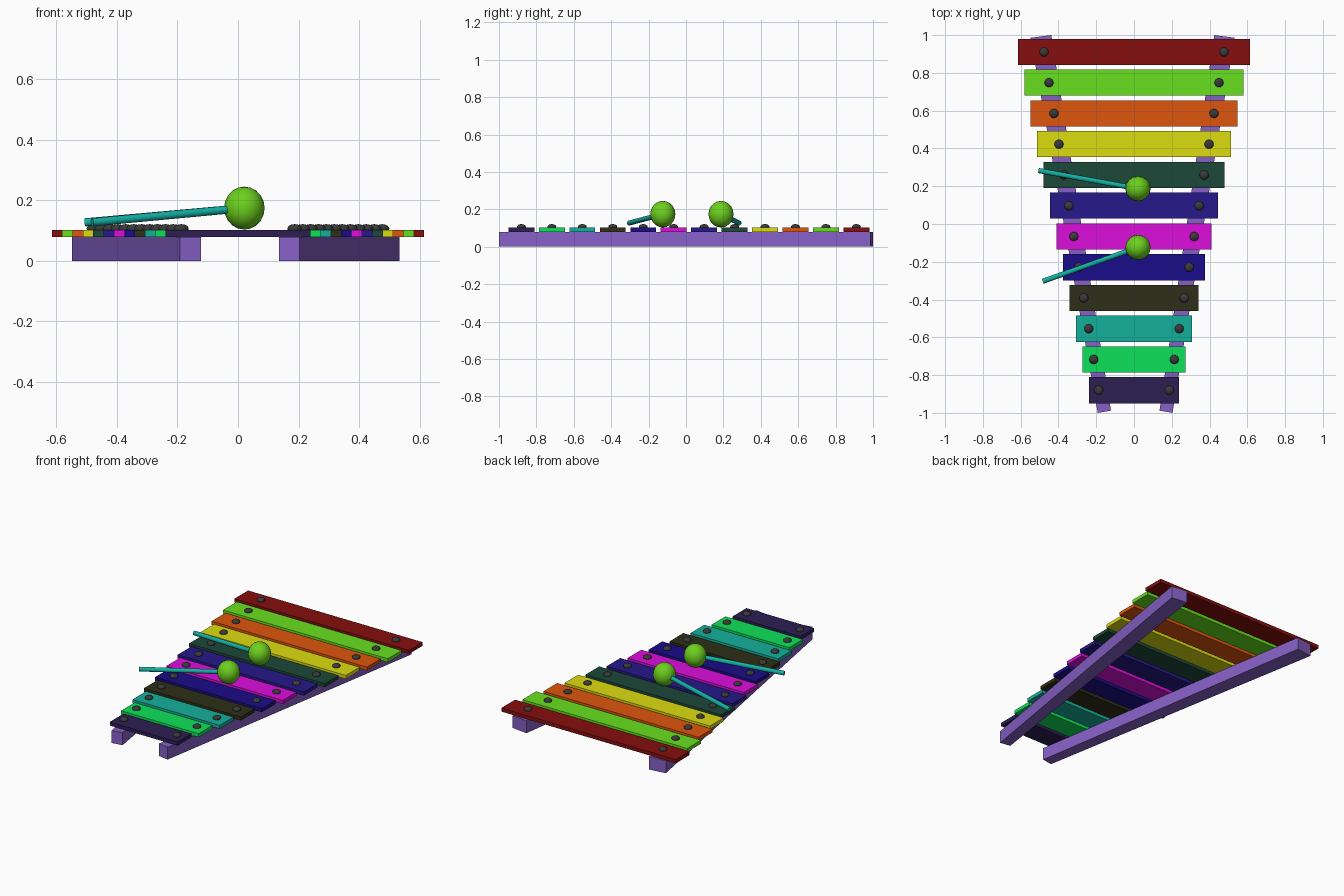
import bpy, bmesh
from mathutils import Vector

if "Cube" in bpy.data.objects:
    bpy.data.objects.remove(bpy.data.objects["Cube"])


def material(name, rgb):
    lin = [((c / 255 + 0.055) / 1.055) ** 2.4 if c > 10 else c / 255 / 12.92 for c in rgb]
    m = bpy.data.materials.new(name)
    m.diffuse_color = (*lin, 1)
    m.use_nodes = True
    m.node_tree.nodes["Principled BSDF"].inputs["Base Color"].default_value = m.diffuse_color
    return m


def finish(ob, name, mat, smooth=False):
    ob.name = name
    ob.data.materials.append(mat)
    if smooth:
        bpy.ops.object.shade_smooth_by_angle()
    return ob


def box(name, size, loc, mat):
    bpy.ops.mesh.primitive_cube_add(size=1, location=loc)
    ob = bpy.context.object
    ob.scale = size
    return finish(ob, name, mat)


def ball(name, radii, loc, mat, seg, rings):
    bpy.ops.mesh.primitive_uv_sphere_add(segments=seg, ring_count=rings, radius=1, location=loc)
    ob = bpy.context.object
    ob.scale = radii
    return finish(ob, name, mat, True)


def prism(name, outline, height, mat):
    bm = bmesh.new()
    face = bm.faces.new([bm.verts.new((x, y, 0)) for x, y in outline])
    top = bmesh.ops.extrude_face_region(bm, geom=[face])["geom"]
    bmesh.ops.translate(bm, vec=(0, 0, height),
                        verts=[v for v in top if isinstance(v, bmesh.types.BMVert)])
    bmesh.ops.recalc_face_normals(bm, faces=bm.faces)
    me = bpy.data.meshes.new(name)
    bm.to_mesh(me)
    bm.free()
    ob = bpy.data.objects.new(name, me)
    bpy.context.collection.objects.link(ob)
    return finish(ob, name, mat)


def rod(name, a, b, radius, mat):
    a, b = Vector(a), Vector(b)
    bpy.ops.mesh.primitive_cylinder_add(vertices=16, radius=radius, depth=(b - a).length,
                                        location=(a + b) / 2)
    ob = bpy.context.object
    ob.rotation_euler = (b - a).to_track_quat('Z', 'Y').to_euler()
    return finish(ob, name, mat, True)


# Tapered, splayed side rails
purple = material("rail_purple", (134, 96, 198))
prism("right_rail", [(0.135, -0.988), (0.204, -1.0), (0.533, 0.986), (0.425, 1.0)], 0.079, purple)
prism("left_rail", [(-0.122, -0.988), (-0.192, -1.0), (-0.548, 0.986), (-0.438, 1.0)], 0.079, purple)

# Sound bars with two pegs each, shortest at the front
colours = [(44, 30, 82), (15, 225, 90), (20, 176, 156), (46, 46, 24), (26, 12, 136), (220, 14, 220),
           (38, 24, 136), (28, 72, 56), (220, 220, 16), (222, 86, 14), (104, 224, 30), (134, 14, 14)]
peg_mat = material("peg_dark", (58, 58, 58))
for i, rgb in enumerate(colours):
    y = -0.88 + 0.1628 * i
    half = 0.239 + 0.0342 * i
    box(f"bar_{i + 1}", (2 * half, 0.138, 0.023), (0, y, 0.0905), material(f"bar_{i + 1}", rgb))
    for side, s in (("left", -1), ("right", 1)):
        ball(f"{side}_peg_{i + 1}", (0.024, 0.024, 0.015),
             (s * (0.187 + 0.0263 * i), y, 0.106), peg_mat, 16, 8)

# Pair of mallets resting across the bars
head_mat = material("mallet_head", (108, 208, 30))
stick_mat = material("mallet_stick", (20, 176, 164))
for name, y, end in (("back", 0.187, (-0.505, 0.283, 0.127)),
                     ("front", -0.124, (-0.482, -0.303, 0.127))):
    centre = (0.021, y, 0.174)
    ball(f"{name}_mallet_head", (0.067, 0.067, 0.071), centre, head_mat, 16, 10)
    rod(f"{name}_mallet_stick", end, centre, 0.0135, stick_mat)
